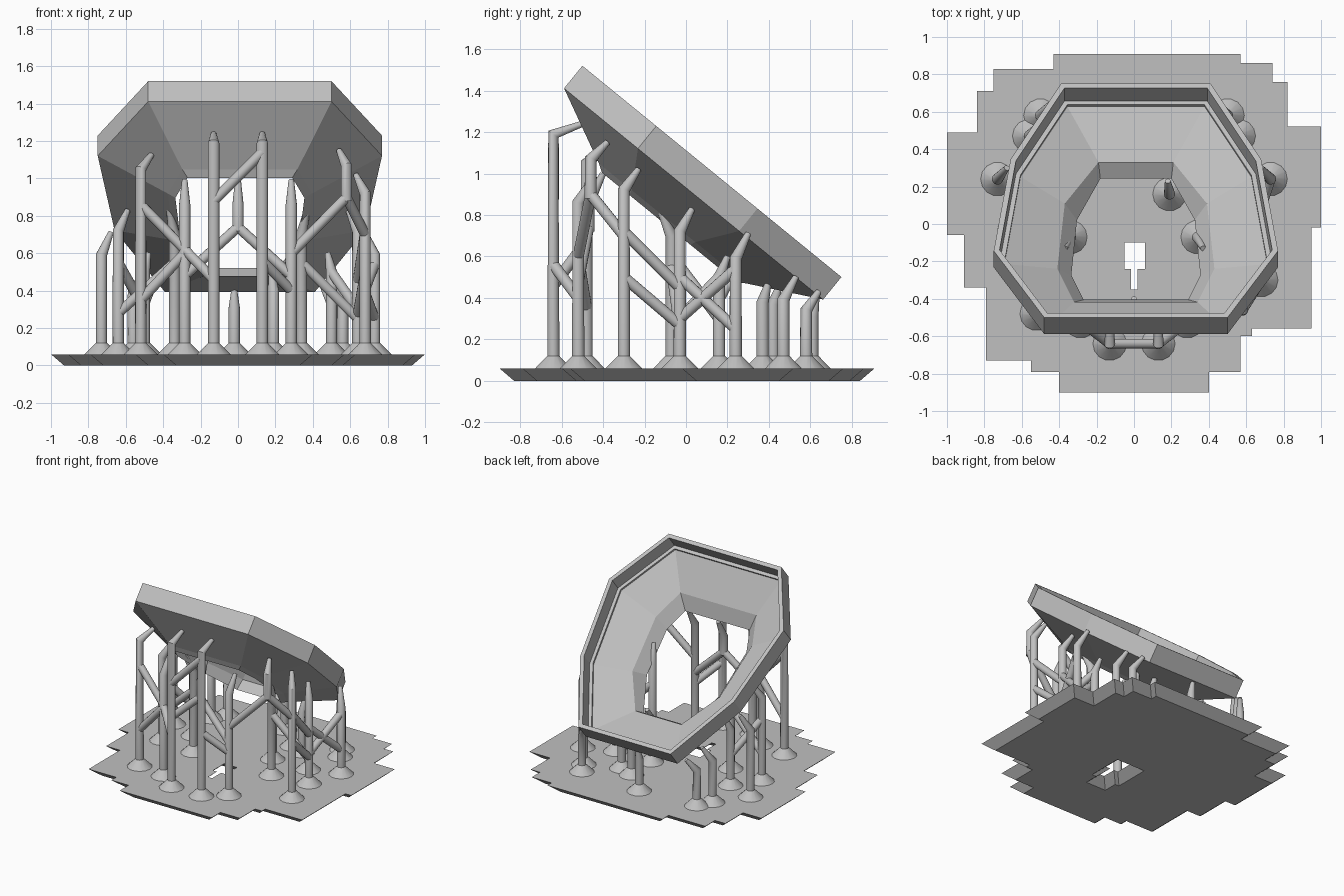
import bpy, bmesh, math
from mathutils import Vector

if "Cube" in bpy.data.objects:
    bpy.data.objects.remove(bpy.data.objects["Cube"])

grey = bpy.data.materials.new("plain_grey")
grey.use_nodes = True
grey.diffuse_color = (0.53, 0.53, 0.53, 1)
grey.node_tree.nodes["Principled BSDF"].inputs["Base Color"].default_value = (0.53, 0.53, 0.53, 1)


def finish(bm, name, smooth=False):
    bmesh.ops.recalc_face_normals(bm, faces=bm.faces)
    mesh = bpy.data.meshes.new(name)
    bm.to_mesh(mesh)
    bm.free()
    mesh.materials.append(grey)
    obj = bpy.data.objects.new(name, mesh)
    bpy.context.collection.objects.link(obj)
    if smooth:
        bpy.ops.object.select_all(action="DESELECT")
        obj.select_set(True)
        bpy.context.view_layer.objects.active = obj
        bpy.ops.object.shade_smooth_by_angle(angle=math.radians(40))


def inset(points, amount):
    """Move every side of a counter-clockwise outline inward."""
    result = []
    for i, p in enumerate(points):
        p = Vector(p)
        a = (p - Vector(points[i - 1])).normalized()
        b = (Vector(points[(i + 1) % len(points)]) - p).normalized()
        na, nb = Vector((-a.y, a.x)), Vector((-b.y, b.x))
        result.append(p + (na + nb) * amount / (1 + na.dot(nb)))
    return result


def bridge(bm, low, high):
    for i in range(len(low)):
        bm.faces.new((low[i - 1], low[i], high[i], high[i - 1]))


def loop_edges(bm, verts):
    return [bm.edges.new((verts[i - 1], verts[i])) for i in range(len(verts))]


# Stepped base plate with flared edge and a slotted hole
def stairs(start, moves):
    """Outline from alternating x and y stops."""
    x, y = start
    points = [(x, y)]
    for i, stop in enumerate(moves):
        x, y = (stop, y) if i % 2 == 0 else (x, stop)
        points.append((x, y))
    return points


plate = stairs((-.43, .91), [.57, .86, .74, .76, .82, .52, 1, -.02, .95, -.56, .63, -.6,
                             .57, -.79, .4, -.9, -.4, -.79, -.55, -.73, -.79, -.34, -.91,
                             -.06, -1, .49, -.84, .71, -.75, .83, -.43])[::-1]
hole = stairs((-.05, -.1), [.06, -.24, .02, -.35, -.015, -.24, -.05])[::-1]
bm = bmesh.new()
levels = []
for z, shrink in ((0, .07), (.06, 0)):
    rings = [[bm.verts.new((p[0], p[1], z)) for p in inset(outline, d)]
             for outline, d in ((plate, shrink), (hole, -shrink))]
    edges = loop_edges(bm, rings[0]) + loop_edges(bm, rings[1])
    bmesh.ops.triangle_fill(bm, edges=edges, use_beauty=True)
    levels.append(rings)
for k in (0, 1):
    bridge(bm, levels[0][k], levels[1][k])
finish(bm, "base_plate")


# Tilted eight-sided funnel frame
along = Vector((0, .775, -.632))
normal = Vector((0, .632, .775))
origin = Vector((.01, -.5, 1.52))


def mirrored(half):
    return half + [(-x, s) for x, s in reversed(half)]


rim = mirrored([(.49, 0), (.76, .46), (.67, 1.09), (.4, 1.613)])
opening = mirrored([(.28, .4), (.345, .57), (.315, .95), (.19, 1.235)])
throat = mirrored([(.33, .31), (.42, .54), (.38, .99), (.2, 1.275)])
sections = [(rim, 0), (rim, .14), (inset(opening, -.04), .315), (opening, .34),
            (throat, .25), (inset(rim, .055), .125), (inset(rim, .055), .11),
            (inset(rim, .03), .11), (inset(rim, .03), 0)]
bm = bmesh.new()
loops = [[bm.verts.new(origin + Vector((p[0], 0, 0)) + along * p[1] - normal * depth)
          for p in outline] for outline, depth in sections]
for i in range(len(loops)):
    bridge(bm, loops[i - 1], loops[i])
finish(bm, "funnel_frame")


# Round tubes through a few points, used by pillars and braces
def tube(name, points, radii, sides=14):
    bm = bmesh.new()
    points = [Vector(p) for p in points]
    previous = None
    for i, p in enumerate(points):
        before = (p - points[i - 1]).normalized() if i else Vector()
        after = (points[i + 1] - p).normalized() if i + 1 < len(points) else Vector()
        turn = Vector((0, 0, 1)).rotation_difference((before + after).normalized())
        ring = []
        for k in range(sides):
            a = math.tau * k / sides
            offset = Vector((math.cos(a), math.sin(a), 0)) * radii[i]
            ring.append(bm.verts.new(p + turn @ offset))
        if previous:
            bridge(bm, previous, ring)
        if i in (0, len(points) - 1):
            bm.faces.new(ring)
        previous = ring
    finish(bm, name, True)


def pillar(x, y, top, dx, dy, dz):
    tube("support_pillar", [(x, y, .055), (x, y, .12), (x, y, top), (x + dx, y + dy, top + dz)],
         [.095, .03, .03, .015])


def hanging_pillar(x, y, low, top, dx, dy, dz):
    tube("upper_support", [(x, y, low), (x, y, top), (x + dx, y + dy, top + dz)],
         [.03, .03, .015])


def brace(a, b):
    tube("diagonal_brace", [a, b], [.027, .027])


# Paired pillars: x, y, shaft top, then tip offset toward the middle
for side in (-1, 1):
    for x, y, top, dx, dy, dz in (
            (.13, -.64, 1.19, 0, .14, .05), (.285, -.52, .86, 0, .08, .13),
            (.64, -.03, .72, -.05, .06, .11), (.73, .24, .59, -.05, .06, .12),
            (.34, -.07, .7, .03, -.06, .14), (.5, .16, .5, -.02, .04, .1),
            (.56, .47, .39, -.05, .06, .11), (.5, .58, .34, -.05, .06, .09)):
        pillar(side * x, y, top, side * dx, dy, dz)

# Single pillars
pillar(-.52, -.48, 1.05, .06, .1, .08)
pillar(.68, -.3, .92, -.05, .07, .1)
pillar(.19, .16, .4, -.01, .07, .1)
pillar(-.02, .61, .31, 0, .02, .1)
pillar(.18, .42, .37, 0, .03, .09)
pillar(.3, .37, .38, 0, .03, .1)
hanging_pillar(0, -.47, .72, .86, 0, .07, .14)
hanging_pillar(.58, -.46, .88, 1.07, -.04, .08, .08)

# Diagonal braces
for a, b in (
        ((-.13, -.64, .88), (.13, -.64, 1.14)),
        ((-.52, -.48, .86), (-.285, -.52, .62)),
        ((-.52, -.48, .35), (-.285, -.52, .6)),
        ((-.285, -.52, .62), (-.13, -.64, .46)),
        ((-.285, -.52, .48), (0, -.47, .74)),
        ((.285, -.52, .48), (0, -.47, .74)),
        ((.13, -.64, .56), (.285, -.52, .4)),
        ((.58, -.46, .9), (.285, -.52, .6)),
        ((.58, -.46, .9), (.68, -.3, .7)),
        ((.68, -.3, .72), (.64, -.03, .45)),
        ((.68, -.3, .5), (.64, -.03, .27)),
        ((.64, -.03, .5), (.73, .24, .25)),
        ((.64, -.03, .3), (.73, .24, .54)),
        ((.34, -.07, .55), (.64, -.03, .25)),
        ((.64, -.03, .3), (.5, .16, .5)),
        ((-.34, -.07, .55), (-.64, -.03, .28)),
        ((-.64, -.03, .55), (-.5, .16, .3))):
    brace(a, b)
